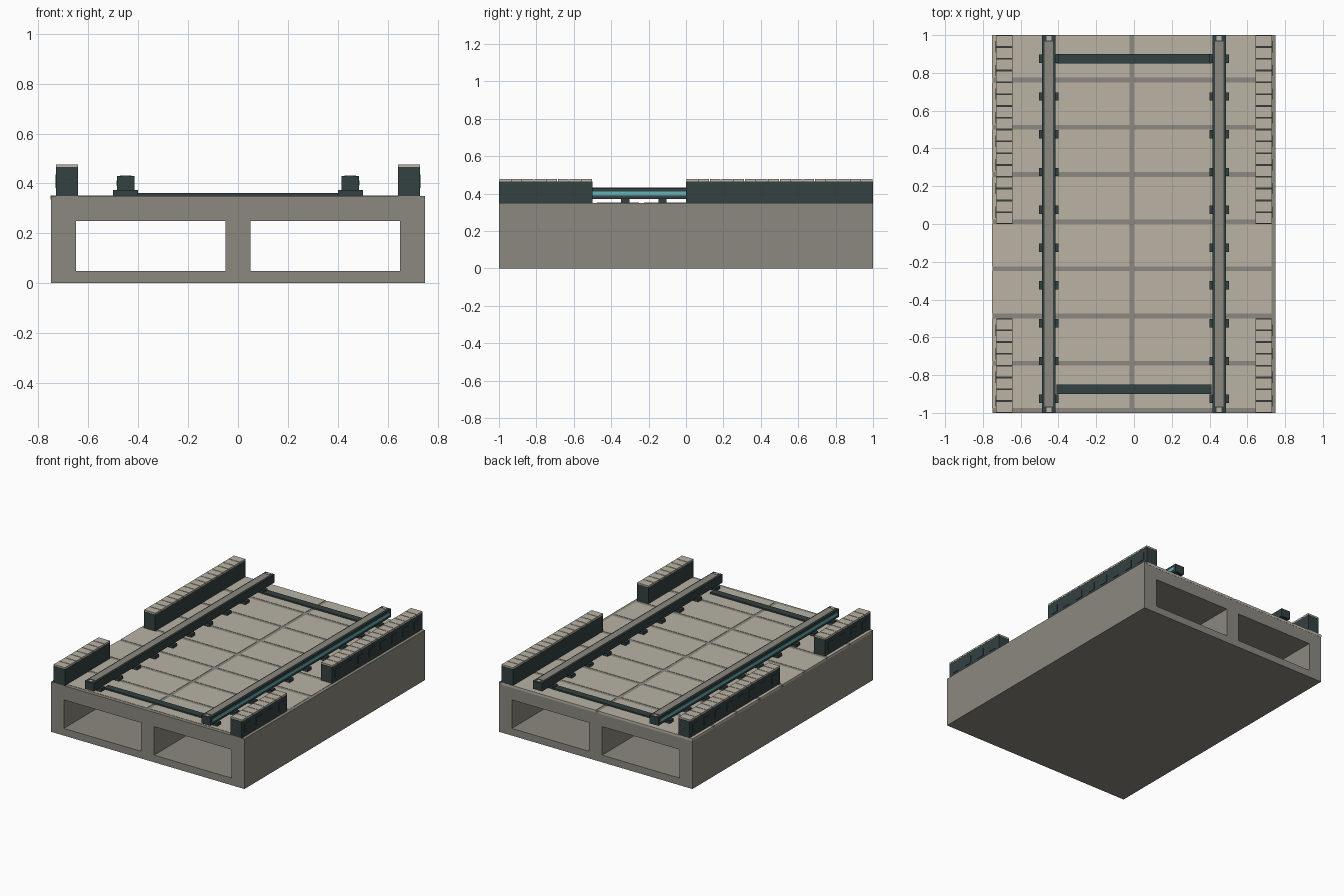
import bpy, bmesh
from mathutils import Matrix

if "Cube" in bpy.data.objects:
    bpy.data.objects.remove(bpy.data.objects["Cube"])


def mat(name, rgb):
    m = bpy.data.materials.new(name)
    m.diffuse_color = (*rgb, 1)
    m.use_nodes = True
    m.node_tree.nodes["Principled BSDF"].inputs["Base Color"].default_value = m.diffuse_color
    return m


GREY = mat("concrete grey", (0.258, 0.25, 0.215))
BEIGE = mat("beige stone", (0.49, 0.45, 0.375))
DARK = mat("dark slate", (0.034, 0.052, 0.053))
TEAL = mat("teal glow", (0.13, 0.45, 0.48))


def finish(name, bm, m):
    me = bpy.data.meshes.new(name)
    bm.normal_update()
    bm.to_mesh(me)
    bm.free()
    me.materials.append(m)
    ob = bpy.data.objects.new(name, me)
    bpy.context.collection.objects.link(ob)
    return ob


def boxes(name, m, items):
    """One object made of boxes, each (x0, x1, y0, y1, z0, z1)."""
    bm = bmesh.new()
    for x0, x1, y0, y1, z0, z1 in items:
        x0, x1 = sorted((x0, x1))
        mx = Matrix.Translation(((x0 + x1) / 2, (y0 + y1) / 2, (z0 + z1) / 2)) \
            @ Matrix.Diagonal((x1 - x0, y1 - y0, z1 - z0, 1))
        bmesh.ops.create_cube(bm, size=1, matrix=mx)
    return finish(name, bm, m)


# Base block with two tunnels running front to back
xs, zs = [-0.75, -0.65, -0.05, 0.05, 0.65, 0.75], [0, 0.05, 0.25, 0.35]
solid = {(i, k) for i in range(5) for k in range(3)} - {(1, 1), (3, 1)}
bm = bmesh.new()
v = {(i, j, k): bm.verts.new((x, y, z)) for i, x in enumerate(xs)
     for j, y in enumerate((-1, 1)) for k, z in enumerate(zs)}
for i, k in solid:
    ring = [(i, k), (i + 1, k), (i + 1, k + 1), (i, k + 1)]
    bm.faces.new([v[a, 0, c] for a, c in ring])
    bm.faces.new([v[a, 1, c] for a, c in reversed(ring)])
    for n, nb in enumerate([(i, k - 1), (i + 1, k), (i, k + 1), (i - 1, k)]):
        if nb not in solid:
            (a, c), (b, d) = ring[n], ring[(n + 1) % 4]
            bm.faces.new([v[a, 0, c], v[a, 1, c], v[b, 1, d], v[b, 0, d]])
bmesh.ops.recalc_face_normals(bm, faces=bm.faces)
finish("base_block", bm, GREY)

# Deck tiles, two columns of eight, leaving grey seams
boxes("deck_tiles", BEIGE, [
    (x0, x1, -0.975 + 0.25 * r, -0.75 + 0.25 * r + (0.001 if r == 7 else 0), 0.335, 0.352)
    for r in range(8) for x0, x1 in ((-0.751, -0.024), (0, 0.727))])

# Cross ties between the rails
boxes("cross_ties", DARK, [(-0.41, 0.41, y - 0.025, y + 0.025, 0.35, 0.362)
                           for y in (-0.875, 0.875)])

for s, side in ((-1, "left"), (1, "right")):
    # Parapets: dark wall, segmented stone cap, raised outer panels
    for y0, y1, part in ((-1, -0.5, "front"), (0, 1, "back")):
        name = f"{side}_{part}_parapet"
        boxes(name, DARK, [(s * 0.642, s * 0.729, y0, y1, 0.35, 0.466)])
        n = round((y1 - y0) / 0.0625)
        boxes(name + "_cap", BEIGE, [
            (s * 0.642, s * 0.73, y0 + 0.0625 * i + 0.002, y0 + 0.0625 * (i + 1) - 0.002,
             0.466, 0.477) for i in range(n)])
        boxes(name + "_panels", DARK, [
            (s * 0.727, s * 0.732, y0 + 0.125 * i + 0.033, y0 + 0.125 * i + 0.093,
             0.382, 0.436) for i in range(n // 2)])

    # Rail beam with grey top strip, light end studs and teal outer line
    boxes(f"{side}_rail", DARK, [(s * 0.416, s * 0.486, -1, 1, 0.372, 0.429)])
    boxes(f"{side}_rail_top_strip", GREY, [(s * 0.428, s * 0.474, -0.965, 0.965, 0.427, 0.432)])
    boxes(f"{side}_rail_end_studs", BEIGE, [
        (s * 0.438, s * 0.464, y - 0.011, y + 0.011, 0.427, 0.431) for y in (-0.983, 0.983)])
    boxes(f"{side}_rail_light", TEAL, [(s * 0.484, s * 0.488, -0.98, 0.98, 0.391, 0.411)])

    # Rail clamps on the deck
    boxes(f"{side}_rail_clamps", DARK, [
        (s * 0.4, s * 0.502, y - 0.022, y + 0.022, 0.35, 0.373)
        for y in (0.875 - 0.2 * i for i in range(10))])
